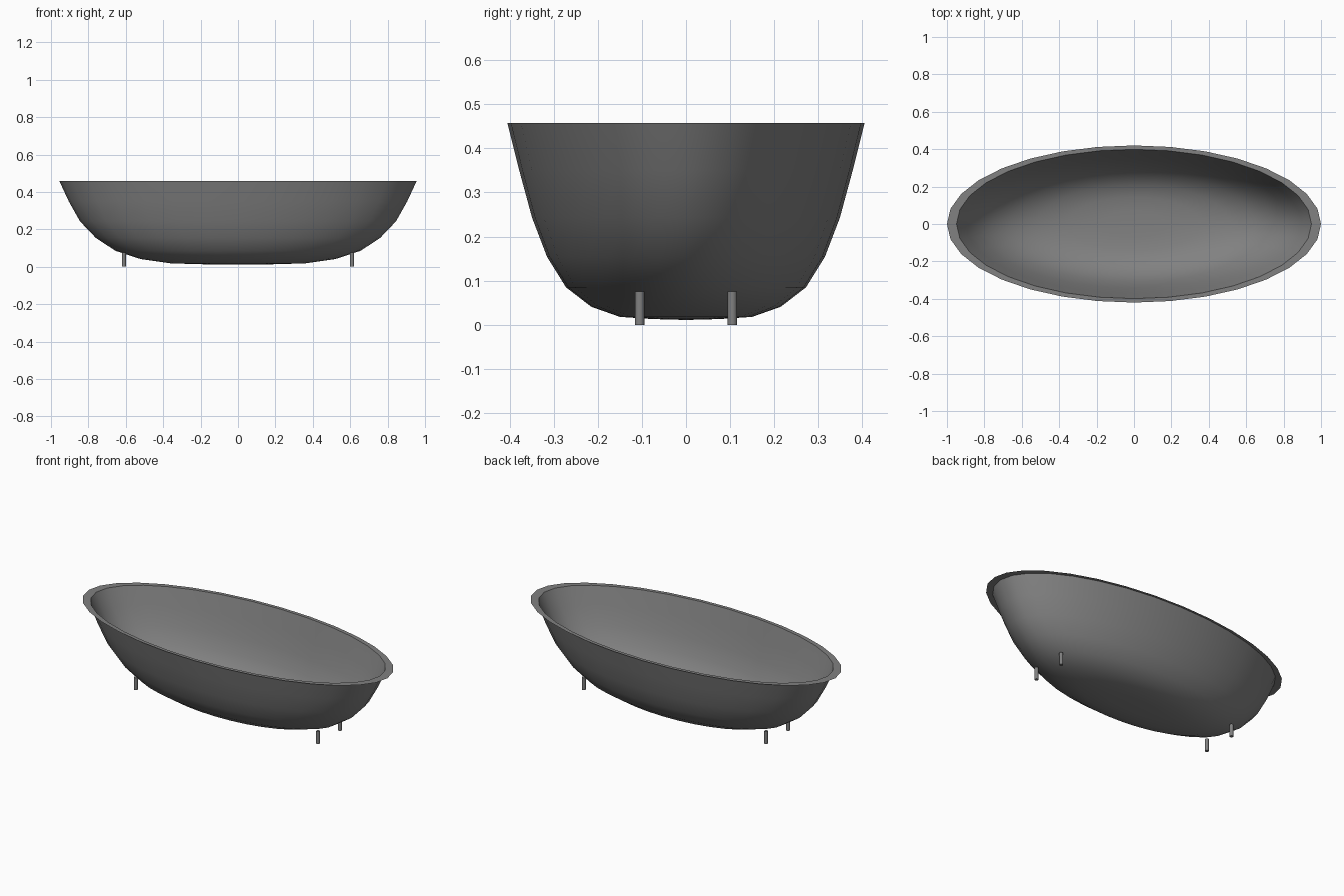
import bpy, bmesh, math

if "Cube" in bpy.data.objects:
    bpy.data.objects.remove(bpy.data.objects["Cube"])

SEG = 32
grey = bpy.data.materials.new("grey")
grey.diffuse_color = (0.22, 0.22, 0.22, 1)
grey.use_nodes = True
grey.node_tree.nodes["Principled BSDF"].inputs["Base Color"].default_value = grey.diffuse_color

# half length, half width, height of each basin ring, floor to lip
RINGS = [(0.18, 0.075, 0.013), (0.36, 0.15, 0.018), (0.52, 0.215, 0.041),
         (0.655, 0.272, 0.085), (0.76, 0.315, 0.154), (0.845, 0.349, 0.243),
         (0.905, 0.378, 0.35), (0.955, 0.405, 0.458)]
FLOOR, TOP, WALL = 0.011, 0.458, 0.006


def ellipse(bm, rx, ry, z):
    step = 2 * math.pi / SEG
    return [bm.verts.new((rx * math.cos(i * step), ry * math.sin(i * step), z))
            for i in range(SEG)]


def bridge(bm, a, b):
    for i in range(SEG):
        j = (i + 1) % SEG
        bm.faces.new((a[i], a[j], b[j], b[i]))


def finish(bm, name):
    mesh = bpy.data.meshes.new(name)
    bm.to_mesh(mesh)
    bm.free()
    mesh.materials.append(grey)
    obj = bpy.data.objects.new(name, mesh)
    bpy.context.collection.objects.link(obj)
    bpy.ops.object.select_all(action='DESELECT')
    obj.select_set(True)
    bpy.context.view_layer.objects.active = obj
    bpy.ops.object.shade_smooth_by_angle(angle=math.radians(40))
    return obj


def bowl(name, inset, inner):
    bm = bmesh.new()
    loops = [ellipse(bm, rx - inset, ry - inset, z if z == TOP else z + inset)
             for rx, ry, z in RINGS]
    centre = bm.verts.new((0, 0, FLOOR + inset))
    for i in range(SEG):
        bm.faces.new((centre, loops[0][(i + 1) % SEG], loops[0][i]))
    for a, b in zip(loops, loops[1:]):
        bridge(bm, a, b)
    # inner skin faces the bath water, outer skin faces the room
    if inner:
        bmesh.ops.reverse_faces(bm, faces=bm.faces[:])
    return finish(bm, name)


# basin skins
bowl("basin_outside", 0, False)
bowl("basin_inside", WALL, True)

# flat lip round the opening
bm = bmesh.new()
outer = ellipse(bm, 1.0, 0.42, TOP)
inner = ellipse(bm, RINGS[-1][0] - WALL, RINGS[-1][1] - WALL, TOP)
bridge(bm, outer, inner)
finish(bm, "rim")

# four short peg feet
for sx, sy, label in ((1, 1, "back_right"), (1, -1, "front_right"),
                      (-1, 1, "back_left"), (-1, -1, "front_left")):
    bm = bmesh.new()
    bmesh.ops.create_cone(bm, cap_ends=True, segments=16, radius1=0.0105,
                          radius2=0.0105, depth=0.075)
    bmesh.ops.translate(bm, verts=bm.verts[:],
                        vec=(sx * 0.61, sy * 0.105, 0.0375))
    finish(bm, "foot_" + label)
